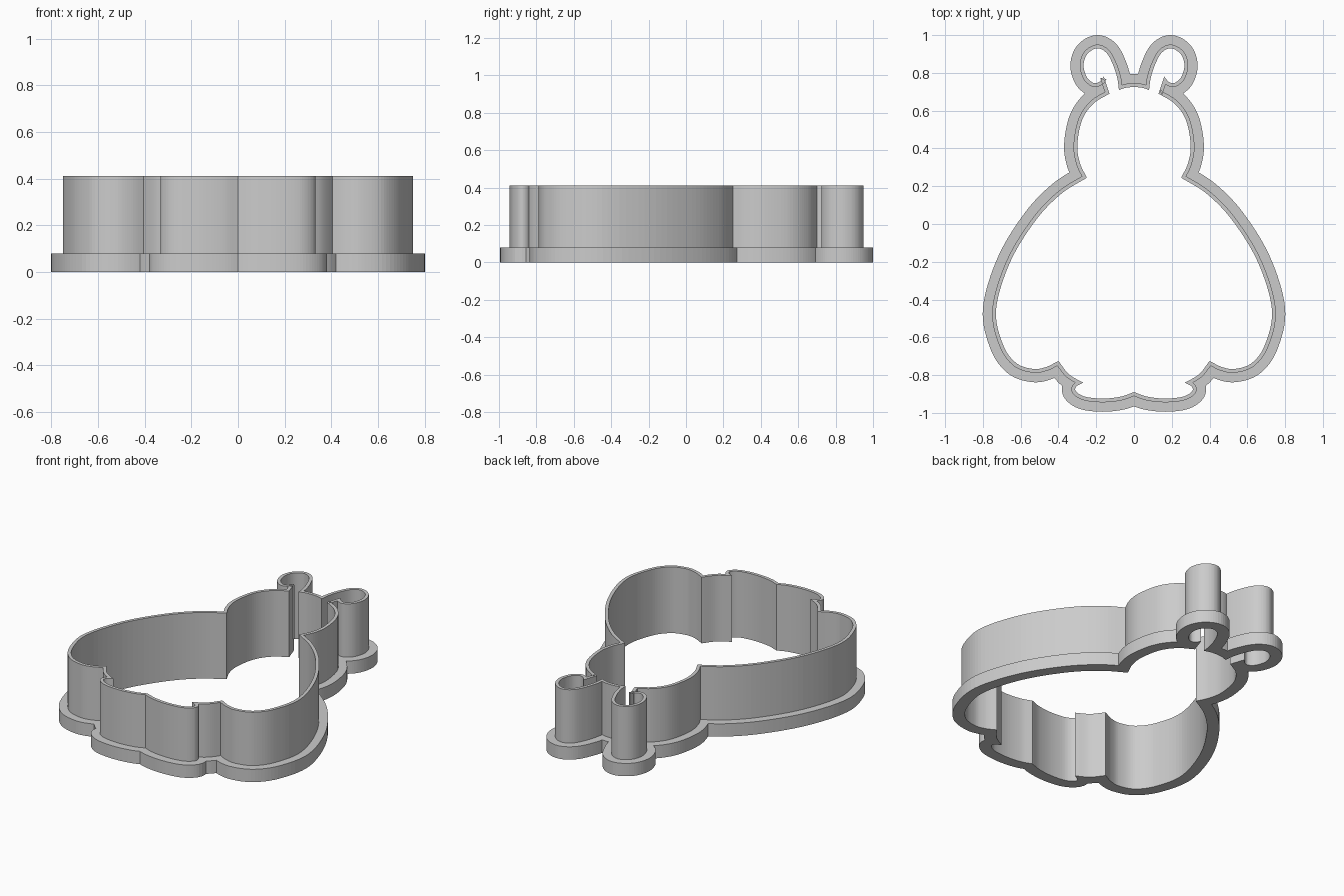
import bpy
from mathutils import Vector
from mathutils.geometry import intersect_line_line_2d

cube = bpy.data.objects.get("Cube")
if cube:
    bpy.data.objects.remove(cube, do_unlink=True)

FLANGE_H, TOTAL_H = 0.08, 0.412
WALL_T, FLANGE_W = 0.02, 0.07

grey = bpy.data.materials.new("plain grey")
grey.use_nodes = True
colour = (0.6, 0.6, 0.6, 1)
grey.diffuse_color = colour
grey.node_tree.nodes["Principled BSDF"].inputs["Base Color"].default_value = colour

# Inner outline of the left half, as smooth pieces that meet at sharp corners
crown = [(0, .725), (.04, .722), (.08, .71)]
ear = [(.08, .71), (.088, .77), (.11, .84), (.145, .905), (.195, .93), (.247, .9),
       (.267, .84), (.25, .778), (.215, .747), (.185, .752), (.16, .78)]
ear_lip = [(.16, .78), (.13, .69)]
head = [(.13, .69), (.215, .637), (.275, .55), (.3, .42), (.287, .325), (.25, .245)]
body = [(.25, .245), (.385, .16), (.52, .02), (.655, -.2), (.73, -.45), (.695, -.635),
        (.625, -.735), (.535, -.767), (.465, -.757), (.4, -.725)]
belly = [(.4, -.725), (.345, -.795), (.27, -.84)]
foot = [(.27, -.84), (.305, -.86), (.308, -.885), (.26, -.914), (.165, -.924),
        (.07, -.914), (0, -.89)]


def smooth(points, steps=8):
    """Curve through the points (Catmull-Rom)."""
    p = [Vector(q) for q in points]
    if len(p) == 2:
        return p
    p = [p[0] * 2 - p[1]] + p + [p[-1] * 2 - p[-2]]
    out = []
    for a, b, c, d in zip(p, p[1:], p[2:], p[3:]):
        for i in range(steps):
            t = i / steps
            out.append((b * 2 + (c - a) * t + (a * 2 - b * 5 + c * 4 - d) * t ** 2
                        + (b * 3 - a - c * 3 + d) * t ** 3) / 2)
    return out + [p[-2]]


def offset(piece, dist):
    """Move a clockwise piece outwards along its normals."""
    out = []
    for i, p in enumerate(piece):
        t = (piece[min(i + 1, len(piece) - 1)] - piece[max(i - 1, 0)]).normalized()
        out.append(p + Vector((-t.y, t.x)) * dist)
    return out


def trim(loop):
    """Cut away the small loops that appear where offset pieces cross."""
    n, out, i = len(loop), [], 0
    while i < n - 1:
        out.append(loop[i])
        for j in range(min(i + n // 4, n - 2), i + 1, -1):
            hit = intersect_line_line_2d(loop[i], loop[i + 1], loop[j], loop[j + 1])
            if hit and (hit - loop[i]).length > 1e-5:
                out.append(hit)
                i = j
                break
        i += 1
    return out + [loop[-1]]


half = [smooth(p) for p in (crown, ear, ear_lip, head, body, belly, foot)]
mirrored = [[Vector((-v.x, v.y)) for v in reversed(p)] for p in reversed(half)]
pieces = half + mirrored


def outline(dist):
    loop = trim([v for p in pieces for v in offset(p, dist)])
    # drop doubled points
    return [v for i, v in enumerate(loop) if (v - loop[i - 1]).length > 1e-4]


def band(name, dist, z0, z1):
    """Upright band between the inner outline and its offset."""
    curve = bpy.data.curves.new(name, 'CURVE')
    curve.dimensions = '2D'
    curve.fill_mode = 'BOTH'
    curve.extrude = (z1 - z0) / 2
    for loop in (outline(0), outline(dist)):
        spline = curve.splines.new('POLY')
        spline.points.add(len(loop) - 1)
        for point, v in zip(spline.points, loop):
            point.co = (v.x, v.y, 0, 1)
        spline.use_cyclic_u = True
    helper = bpy.data.objects.new(name + " profile", curve)
    bpy.context.collection.objects.link(helper)
    bpy.context.view_layer.update()
    graph = bpy.context.evaluated_depsgraph_get()
    mesh = bpy.data.meshes.new_from_object(helper.evaluated_get(graph))
    bpy.data.objects.remove(helper, do_unlink=True)
    mesh.materials.clear()
    mesh.materials.append(grey)
    for face in mesh.polygons:
        face.use_smooth = False
    obj = bpy.data.objects.new(name, mesh)
    obj.location.z = (z0 + z1) / 2
    bpy.context.collection.objects.link(obj)


band("base_flange", FLANGE_W, 0, FLANGE_H)
band("cutting_wall", WALL_T, FLANGE_H, TOTAL_H)
